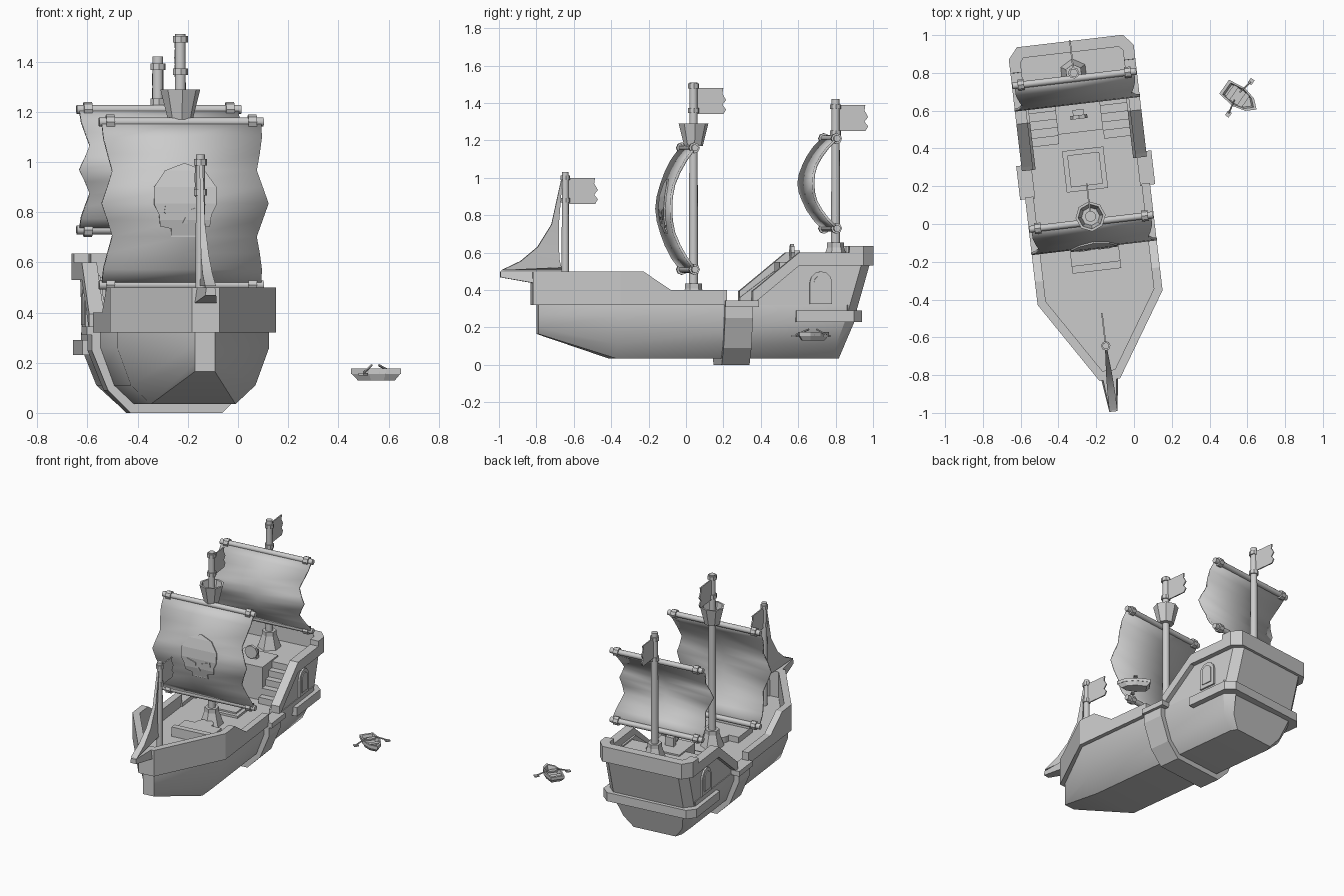
import bpy, bmesh, math
from mathutils import Matrix, Vector

if "Cube" in bpy.data.objects:
    bpy.data.objects.remove(bpy.data.objects["Cube"])

grey = bpy.data.materials.new("plain_grey")
grey.diffuse_color = (0.6, 0.6, 0.6, 1)
grey.use_nodes = True
grey.node_tree.nodes["Principled BSDF"].inputs["Base Color"].default_value = grey.diffuse_color
SHIP = Matrix.Translation((-0.23, 0.04, 0)) @ Matrix.Rotation(math.radians(6.7), 4, 'Z')
BOAT = Matrix.Translation((0.555, 0.672, 0)) @ Matrix.Rotation(math.radians(55), 4, 'Z')


def finish(name, bm, frame=SHIP, mirror=False, smooth=None, solid=0):
    bmesh.ops.recalc_face_normals(bm, faces=bm.faces)
    me = bpy.data.meshes.new(name)
    bm.to_mesh(me)
    bm.free()
    me.materials.append(grey)
    ob = bpy.data.objects.new(name, me)
    bpy.context.collection.objects.link(ob)
    ob.matrix_world = frame
    if solid:
        m = ob.modifiers.new("thickness", 'SOLIDIFY')
        m.thickness, m.offset = solid, 0
    if mirror:
        ob.modifiers.new("mirror", 'MIRROR')
    if smooth:
        bpy.context.view_layer.objects.active = ob
        ob.select_set(True)
        bpy.ops.object.shade_smooth_by_angle(angle=math.radians(smooth))
        ob.select_set(False)
    return ob


def loft(name, rings, closed=True, caps=True, **kw):
    bm = bmesh.new()
    vs = [[bm.verts.new(p) for p in r] for r in rings]
    n = len(rings[0])
    for a, b in zip(vs, vs[1:]):
        for i in range(n if closed else n - 1):
            j = (i + 1) % n
            bm.faces.new((a[i], a[j], b[j], b[i]))
    if caps:
        bm.faces.new(vs[0])
        bm.faces.new(vs[-1])
    return finish(name, bm, **kw)


def section(pts):
    # symmetric hull section from (half width, y, z), keel to deck
    return [(-x, y, z) for x, y, z in reversed(pts)] + list(pts)


def prism(name, profile, x0, x1, **kw):
    return loft(name, [[(x, y, z) for y, z in profile] for x in (x0, x1)], **kw)


def box(name, x0, x1, y0, y1, z0, z1, **kw):
    return prism(name, [(y0, z0), (y1, z0), (y1, z1), (y0, z1)], x0, x1, **kw)


def rod(name, a, b, r1, r2=None, sides=12, **kw):
    a, b = Vector(a), Vector(b)
    m = Matrix.Translation((a + b) / 2) @ (b - a).to_track_quat('Z', 'Y').to_matrix().to_4x4()
    bm = bmesh.new()
    bmesh.ops.create_cone(bm, cap_ends=True, segments=sides, radius1=r1,
                          radius2=r1 if r2 is None else r2, depth=(b - a).length, matrix=m)
    return finish(name, bm, smooth=40 if sides > 8 else None, **kw)


def wall(name, path, t):
    # mirrored wall following (x, y, z_low, z_high), thickened inward
    rings = []
    for i, (x, y, z0, z1) in enumerate(path):
        p = Vector((x, y))
        dirs = [(Vector(b[:2]) - Vector(a[:2])).normalized() for a, b in
                zip(path[max(i - 1, 0):i + 1], path[max(i - 1, 0) + 1:i + 2])
                ]
        if i == 0:
            dirs = [(Vector(path[1][:2]) - p).normalized()]
        nrm = sum((Vector((-d.y, d.x)) for d in dirs), Vector((0, 0))).normalized()
        k = t / max(nrm.dot(Vector((-dirs[0].y, dirs[0].x))), 0.5)
        q = p + nrm * k
        rings.append([(x, y, z0), (x, y, z1), (q.x, q.y, z1), (q.x, q.y, z0)])
    return loft(name, rings, mirror=True)


# hull with a blunt raised bow and sloping transom
loft("lower_hull", [
    section([(.04, -.84, .165), (.04, -.84, .2), (.04, -.84, .27), (.04, -.84, .32)]),
    section([(.17, -.44, .035), (.25, -.44, .11), (.305, -.44, .26), (.305, -.44, .32)]),
    section([(.17, .72, .035), (.25, .74, .11), (.305, .79, .26), (.305, .79, .32)]),
    section([(.15, .765, .035), (.21, .79, .11), (.25, .85, .26), (.25, .85, .32)])], smooth=35)
wall("bow_bulwark", [(0, -.87, .32, .5), (.055, -.87, .32, .5), (.333, -.433, .32, .5),
                     (.333, -.31, .32, .5), (.333, -.16, .32, .4), (.333, .14, .32, .4)], .045)
band = [(.185, 0), (.275, .09), (.34, .25), (.34, .315)]
loft("midship_band", [section([(x, y, z) for x, z in band]) for y in (.13, .28)])
box("midship_band_cap", .28, .36, .13, .31, .31, .345, mirror=True)

# raised stern
loft("stern_body", [
    [(-.3, .62, z), (.3, .62, z), (.3, b - .05, z), (.25, b, z), (-.25, b, z), (-.3, b - .05, z)]
    for z, b in ((.26, .84), (.54, .92))])
prism("stern_side_wall", [(.28, .3), (.28, .36), (.53, .55), (.7, .55), (.7, .3)], .26, .3, mirror=True)
wall("stern_rail", [(.333, .28, .32, .395), (.333, .3, .34, .41), (.333, .53, .53, .6),
                    (.333, .8, .53, .6), (.333, .801, .53, .635), (.333, .875, .53, .635),
                    (.283, .935, .53, .635), (0, .935, .53, .635)], .06)
wall("stern_band", [(.333, .515, .23, .29), (.333, .825, .23, .29), (.283, .875, .23, .29),
                    (0, .875, .23, .29)], .07)
for i in range(5):
    y = .4 + i * .044
    box("stair_step", .12, .265, y, .63, .32 + i * .044, .364 + i * .044, mirror=True)
box("helm_platform", -.12, .12, .45, .66, .31, .55)
box("helm_post", -.03, .03, .54, .57, .55, .61)
rod("helm_wheel", (0, .52, .6), (0, .54, .6), .045, sides=8)


def arch(r, h0, h1):
    return [(-r, h0), (r, h0)] + [(r * math.cos(a), h1 + r * math.sin(a))
                                  for a in [k * math.pi / 6 for k in range(7)]]


# arched side windows
prism("window_frame", [(.65 + y, z) for y, z in arch(.06, .325, .44)], .295, .312, mirror=True)
prism("window_pane", [(.65 + y, z) for y, z in arch(.038, .35, .44)], .305, .318, mirror=True)

# deck fittings
box("hatch_frame", -.11, .11, .14, .36, .31, .335)
box("hatch_lid", -.085, .085, .165, .335, .32, .345)
box("fore_locker", -.13, .13, -.25, -.11, .31, .36)
box("fore_locker_front", -.13, .13, -.29, -.25, .31, .385)
rod("bow_capstan", (0, -.1, .32), (0, -.1, .36), .06)


def flag(y, z):
    prism("flag", [(y, z), (y + .145, z), (y + .16, z + .025), (y + .14, z + .05), (y + .16, z + .075),
                   (y + .14, z + .11), (y + .145, z + .14), (y, z + .14)], -.004, .004)


def mast(y, z0, z1, collars, flag_z, r=.025, foot=True):
    rod("mast", (0, y, z0), (0, y, z1), r, r * .85)
    for z in collars:
        rod("mast_collar", (0, y, z - .013), (0, y, z + .013), r * 1.2, sides=8)
    if foot:
        rod("mast_foot", (0, y, z0), (0, y, z0 + .09), .075, .045, sides=6)
        rod("mast_foot_ring", (0, y, z0 + .08), (0, y, z0 + .115), .046, sides=6)
    flag(y + .015, flag_z)


mast(0, .32, 1.51, (1.36, 1.49), 1.34)
mast(.765, .54, 1.42, (1.24, 1.38), 1.25)
mast(-.69, .32, 1.03, (.88, 1.0), .86, r=.021, foot=False)

# crow's nest, an open tapered bucket
loft("lookout_basket", [[(r * math.cos(k * math.pi / 4), r * math.sin(k * math.pi / 4), z)
                         for k in range(8)]
                        for r, z in ((.05, 1.17), (.08, 1.29), (.066, 1.29), (.048, 1.2))])


# square sails: billow is a smooth bump between the two yards
def billow(t):
    return .13 * math.sin(math.pi * t) ** .85 if 0 < t < 1 else 0


WIDTHS = [.32, .318, .305, .29, .312, .335, .312, .29, .305, .318, .32]


def sail(name, y, z0, z1):
    rings = []
    for i, w in enumerate(WIDTHS):
        t = i / (len(WIDTHS) - 1)
        rings.append([(u * w, y - billow(t), z0 + (z1 - z0) * t) for u in (-1, 0, 1)])
    loft(name, rings, closed=False, caps=False, smooth=40, solid=.014)
    for z in (z0, z1):
        rod("yard", (-.33, y, z), (.33, y, z), .018)
        for x in (-.285, .285):
            rod("yard_ring", (x - .017, y, z), (x + .017, y, z), .029, sides=8)


sail("main_sail", -.03, .51, 1.16)
sail("aft_sail", .735, .73, 1.21)


# emblem plates bent along the main sail
def emblem(name, pts, lift):
    bm = bmesh.new()
    bm.faces.new([bm.verts.new((x, 0, z)) for x, z in pts])
    for i in range(1, 10):
        bmesh.ops.bisect_plane(bm, geom=bm.verts[:] + bm.edges[:] + bm.faces[:],
                               plane_co=(0, 0, .51 + .065 * i), plane_no=(0, 0, 1))
    for v in bm.verts:
        v.co.y = -.03 - billow((v.co.z - .51) / .65) - lift
    finish(name, bm, solid=.009)


half = [(.055, .705), (.055, .735), (.1, .745), (.105, .79), (.125, .83), (.125, .9), (.08, .965)]
emblem("skull_emblem", half + [(0, .995)] + [(-x, z) for x, z in reversed(half)], .011)
for s in (1, -1):
    emblem("skull_eye", [(s * x, z) for x, z in
                         ((.02, .79), (.06, .775), (.085, .8), (.08, .83), (.02, .81))], .015)
emblem("skull_nose", [(-.012, .755), (.012, .755), (0, .78)], .015)

# bowsprit and jib
loft("bowsprit", [[(-w, y, z0), (w, y, z0), (w * .8, y, z1), (-w * .8, y, z1)]
                  for w, y, z0, z1 in ((.05, -.82, .43, .5), (.022, -1.04, .468, .5))])
jib = [(-.7, -.71, 1, .004), (-.765, -.725, .75, .01), (-.84, -.725, .63, .016),
       (-.93, -.72, .555, .02), (-1.035, -.71, .505, .022)]
loft("jib", [[(-w, f, z), (w, f, z), (.004, b, z + (.52 - z) * (z < .52)), (-.004, b, z)]
             for f, b, z, w in [(-.71, -.705, 1.0, .006)] + jib[1:]], smooth=30)

# rowing boat
def hull_ring(k, z):
    return [(x * k, y * k, z) for x, y in
            ((-.045, .095), (.045, .095), (.058, 0), (.04, -.07), (0, -.115), (-.04, -.07), (-.058, 0))]


loft("rowing_boat", [hull_ring(.75, .13), hull_ring(.97, .155), hull_ring(1, .155), hull_ring(1, .176),
                     hull_ring(.83, .176), hull_ring(.72, .145)], frame=BOAT)
for y in (-.03, .045):
    box("boat_seat", -.047, .047, y - .014, y + .014, .155, .165, frame=BOAT)
for s in (1, -1):
    rod("oar", (s * .025, .01, .19), (s * .1, -.005, .16), .005, sides=6, frame=BOAT)
    box("oar_blade", min(s * .09, s * .12), max(s * .09, s * .12), -.018, .006, .15, .159, frame=BOAT)
